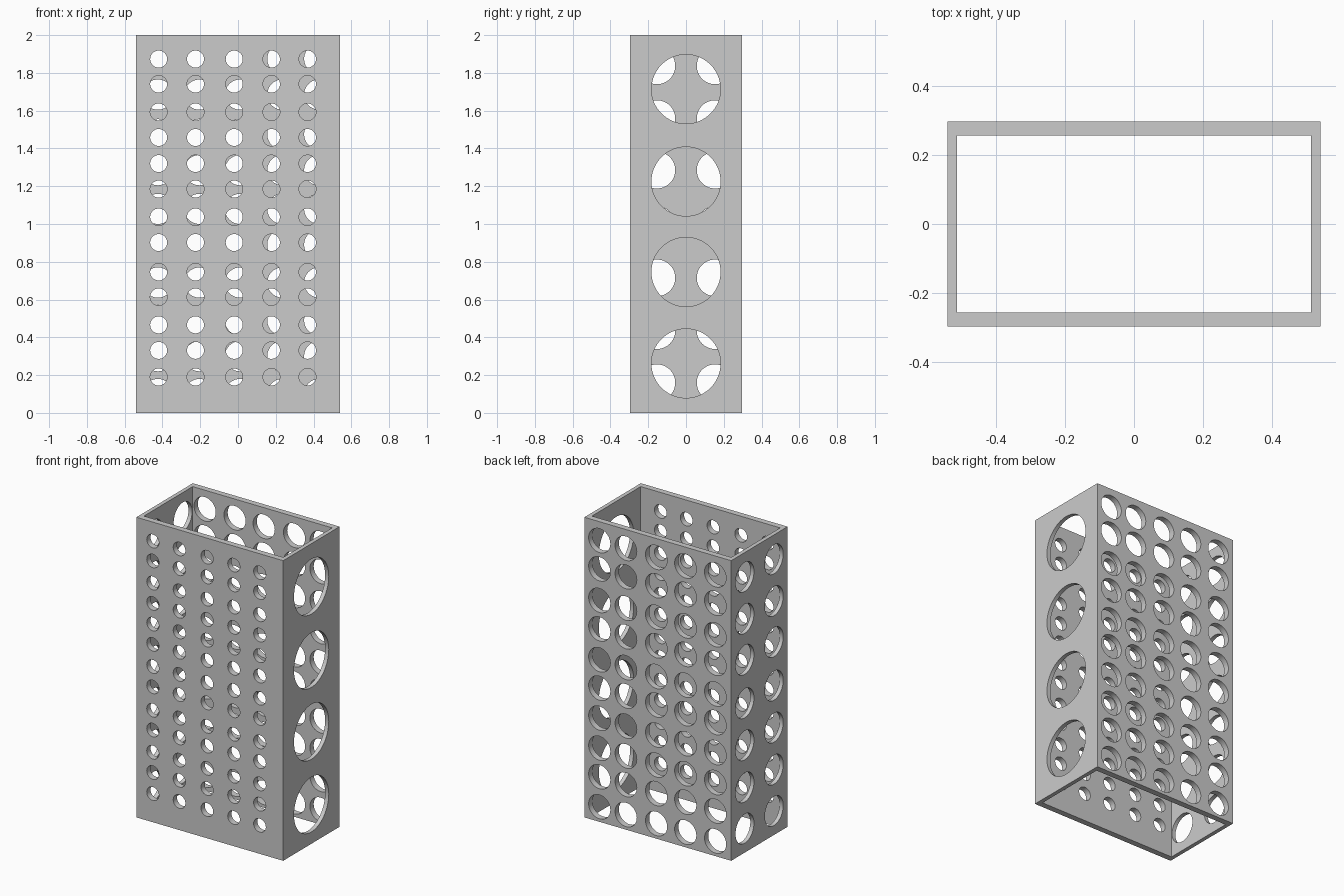
import bpy, bmesh
from math import pi
from mathutils import Matrix, Vector

if "Cube" in bpy.data.objects:
    bpy.data.objects.remove(bpy.data.objects["Cube"])

OX, OY, H = 0.541, 0.297, 2.0      # outer half sizes, height
IX, IY = 0.514, 0.257              # inner half sizes


def make_object(name, bm):
    bmesh.ops.recalc_face_normals(bm, faces=bm.faces)
    me = bpy.data.meshes.new(name)
    bm.to_mesh(me)
    bm.free()
    ob = bpy.data.objects.new(name, me)
    bpy.context.collection.objects.link(ob)
    return ob


# Rectangular tube, open at top and bottom
bm = bmesh.new()
loops = []
for hx, hy, z in ((OX, OY, 0), (OX, OY, H), (IX, IY, H), (IX, IY, 0)):
    loops.append([bm.verts.new((sx * hx, sy * hy, z))
                  for sx, sy in ((-1, -1), (1, -1), (1, 1), (-1, 1))])
for k in range(4):
    a, b = loops[k], loops[(k + 1) % 4]
    for i in range(4):
        j = (i + 1) % 4
        bm.faces.new((a[i], a[j], b[j], b[i]))
tube = make_object("perforated_tube", bm)

# Hole cutters, one grid per wall
bm = bmesh.new()


def hole_grid(axis, wall, thickness, cols, rows, radius, sides):
    rot = Matrix.Rotation(pi / 2, 4, 'Y' if axis == 'x' else 'X')
    for c in cols:
        for z in rows:
            pos = Vector((wall, c, z) if axis == 'x' else (c, wall, z))
            bmesh.ops.create_cone(bm, cap_ends=True, segments=sides,
                                  radius1=radius, radius2=radius,
                                  depth=thickness + 0.008,
                                  matrix=Matrix.Translation(pos) @ rot)


tx, ty = OX - IX, OY - IY
mx, my = (OX + IX) / 2, (OY + IY) / 2
# front: small holes
hole_grid('y', -my, ty, (-0.42, -0.225, -0.02, 0.177, 0.368),
          (1.873, 1.741, 1.593, 1.458, 1.32, 1.185, 1.037,
           0.902, 0.746, 0.614, 0.466, 0.331, 0.19), 0.045, 32)
# back: medium holes
hole_grid('y', my, ty, (-0.424, -0.204, 0.011, 0.235, 0.43),
          (1.874, 1.685, 1.475, 1.285, 1.08, 0.89, 0.69, 0.49, 0.3, 0.1),
          0.08, 40)
# left: two columns of larger holes
hole_grid('x', -mx, tx, (-0.154, 0.154),
          (1.837, 1.558, 1.285, 0.995, 0.715, 0.435, 0.16), 0.097, 48)
# right: one column of big holes
hole_grid('x', mx, tx, (0.0,), (1.714, 1.225, 0.746, 0.262), 0.183, 64)
cutter = make_object("hole_cutters", bm)
cutter.hide_render = True

# Cut the holes, then drop the cutter
bpy.context.view_layer.objects.active = tube
tube.select_set(True)
mod = tube.modifiers.new("holes", 'BOOLEAN')
mod.operation = 'DIFFERENCE'
mod.solver = 'EXACT'
mod.object = cutter
bpy.ops.object.modifier_apply(modifier=mod.name)
bpy.data.objects.remove(cutter)
bpy.ops.object.shade_smooth_by_angle(angle=pi / 6)
